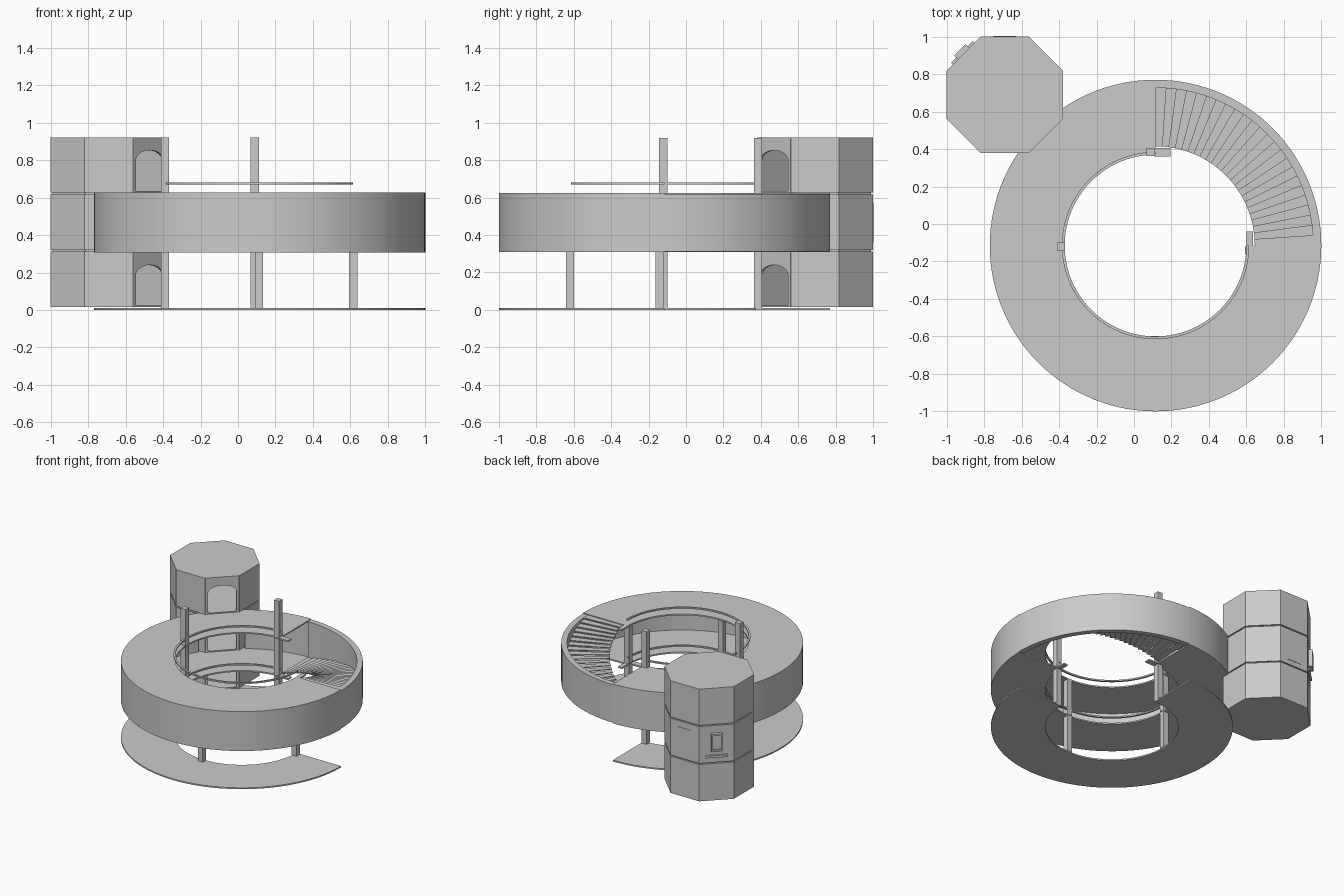
import bpy, math
from mathutils import Vector, Matrix

if "Cube" in bpy.data.objects:
    bpy.data.objects.remove(bpy.data.objects["Cube"])

C = Vector((0.115, -0.115, 0))   # ring centre
T = Vector((-0.69, 0.69, 0))     # tower centre
R_IN, R_OUT = 0.487, 0.885


def prism(name, pts, depth, matrix, smooth=False):
    """Extrude a 2D polygon along local z and place it with a matrix."""
    n = len(pts)
    verts = [(x, y, z) for z in (0, depth) for x, y in pts]
    faces = [tuple(range(n))[::-1], tuple(range(n, 2 * n))]
    faces += [(i, (i + 1) % n, n + (i + 1) % n, n + i) for i in range(n)]
    me = bpy.data.meshes.new(name)
    me.from_pydata([matrix @ Vector(v) for v in verts], [], faces)
    ob = bpy.data.objects.new(name, me)
    bpy.context.collection.objects.link(ob)
    if smooth:
        bpy.context.view_layer.objects.active = ob
        ob.select_set(True)
        bpy.ops.object.shade_smooth_by_angle(angle=math.radians(30))
        ob.select_set(False)
    return ob


def sector(name, r0, r1, z0, z1, a0, a1):
    """Flat ring sector around the ring centre, built as a swept quad strip."""
    n = max(1, round((a1 - a0) / 3))
    verts, faces = [], []
    for i in range(n + 1):
        a = math.radians(a0 + (a1 - a0) * i / n)
        for r, z in ((r0, z0), (r1, z0), (r1, z1), (r0, z1)):
            verts.append((C.x + r * math.cos(a), C.y + r * math.sin(a), z))
    for i in range(n):
        k = 4 * i
        for j in range(4):
            m = (j + 1) % 4
            faces.append((k + j, k + 4 + j, k + 4 + m, k + m)[::-1])
    faces += [(0, 1, 2, 3), (4 * n + 3, 4 * n + 2, 4 * n + 1, 4 * n)]
    me = bpy.data.meshes.new(name)
    me.from_pydata(verts, [], faces)
    ob = bpy.data.objects.new(name, me)
    bpy.context.collection.objects.link(ob)
    if n > 1:
        bpy.context.view_layer.objects.active = ob
        ob.select_set(True)
        bpy.ops.object.shade_smooth_by_angle(angle=math.radians(30))
        ob.select_set(False)
    return ob


def box(name, x0, x1, y0, y1, z0, z1):
    return prism(name, [(x0, y0), (x1, y0), (x1, y1), (x0, y1)], z1 - z0,
                 Matrix.Translation((0, 0, z0)))


# Three-quarter ring floors
for name, z in (("ground_floor", 0.0), ("middle_floor", 0.308), ("upper_floor", 0.615)):
    sector(name, R_IN, R_OUT, z, z + 0.011, 90, 360)

# Outer wall of the middle storey, left open where the tower joins
sector("outer_wall_main", 0.868, R_OUT, 0.318, 0.616, 146.5, 360)
sector("outer_wall_back", 0.868, R_OUT, 0.318, 0.616, 90, 123.5)
sector("stair_wall", 0.842, R_OUT, 0.313, 0.62, 0, 90)

# Inner handrails
for name, z in (("middle_handrail", 0.362), ("upper_handrail", 0.669)):
    sector(name, 0.485, 0.5, z, z + 0.011, 90, 360)

# Winding stair, rising from the back end to the right end
STEPS = 24
step = 90 / STEPS
for i in range(STEPS):
    a1 = 90 - i * step
    top = 0.319 + (i + 1) * 0.3 / STEPS
    sector(f"stair_tread_{i + 1}", 0.53, 0.845, top - 0.007, top, a1 - step - 0.3, a1)

# Posts: four on the lower storeys, two on the top storey
posts = {"back": (0.09, 0.385), "left": (-0.39, -0.122),
         "right": (0.615, -0.142), "front": (0.112, -0.62)}
for side, (x, y) in posts.items():
    for lvl, z0, z1 in (("ground", 0.011, 0.308), ("middle", 0.319, 0.615), ("upper", 0.626, 0.92)):
        if lvl == "upper" and side in ("right", "front"):
            continue
        box(f"{side}_post_{lvl}", x - 0.022, x + 0.022, y - 0.022, y + 0.022, z0, z1)

# Small floor tabs at both ends of the stair opening
for lvl, z in (("middle", 0.308), ("upper", 0.615)):
    box(f"back_tab_{lvl}", 0.11, 0.195, 0.36, 0.405, z, z + 0.011)
    box(f"right_tab_{lvl}", 0.6, 0.635, -0.118, -0.04, z, z + 0.011)


def octagon(apothem):
    """Corners counter-clockwise, starting just after the doorway face (-45 deg)."""
    r = apothem / math.cos(math.pi / 8)
    return [(r * math.cos(math.radians(-22.5 + 45 * i)),
             r * math.sin(math.radians(-22.5 + 45 * i))) for i in range(8)]


def face_frame(angle, z):
    """Local x along a tower face, y up, z outward; origin at face bottom centre."""
    a = math.radians(angle)
    n = Vector((math.cos(a), math.sin(a), 0))
    t = Vector((-n.y, n.x, 0))
    m = Matrix((t, Vector((0, 0, 1)), n)).transposed().to_4x4()
    m.translation = T + n * 0.31 + Vector((0, 0, z))
    return m


# Doorway profile: full face panel with an arched notch
HALF = 0.31 * math.tan(math.pi / 8)


def doorway(h):
    arch = [(0.105 * math.cos(math.pi * k / 16), 0.17 + 0.055 * math.sin(math.pi * k / 16))
            for k in range(17)]
    return ([(-HALF + 0.003, h), (-HALF + 0.003, 0), (-0.105, 0)] + arch[::-1] +
            [(0.105, 0), (HALF - 0.003, 0), (HALF - 0.003, h)])[::-1]


# Octagonal tower: three hollow storeys with arched doorways facing the ring
SLAB = 0.008
for lvl, z0, z1 in (("ground", 0.015, 0.311), ("middle", 0.321, 0.617), ("upper", 0.628, 0.92)):
    at = Matrix.Translation((T.x, T.y, z0))
    shell = octagon(0.31) + octagon(0.295)[::-1]
    prism(f"tower_wall_{lvl}", shell, z1 - z0, at)
    prism(f"tower_floor_{lvl}", octagon(0.309), SLAB, at)
    prism(f"tower_ceiling_{lvl}", octagon(0.31), SLAB,
          Matrix.Translation((T.x, T.y, z1 - SLAB + 0.001)))
    prism(f"tower_doorway_{lvl}", doorway(z1 - z0), 0.015,
          face_frame(-45, z0) @ Matrix.Translation((0, 0, -0.015)))
# Recessed core filling the joints between the storeys
for z in (0.311, 0.617):
    prism("tower_joint", octagon(0.3), 0.011, Matrix.Translation((T.x, T.y, z)))


def rect(w, h):
    return [(-w / 2, -h / 2), (w / 2, -h / 2), (w / 2, h / 2), (-w / 2, h / 2)]


# Framed window, plain ledge and flat panel on the tower's outer faces
outer = face_frame(135, 0)
for name, x, y, w, h, d in (("window_frame_left", -0.036, 0.49, 0.012, 0.14, 0.028),
                            ("window_frame_right", 0.036, 0.49, 0.012, 0.14, 0.028),
                            ("window_frame_top", 0, 0.554, 0.06, 0.012, 0.028),
                            ("window_frame_bottom", 0, 0.426, 0.06, 0.012, 0.028),
                            ("window_pane", 0, 0.49, 0.06, 0.116, 0.016),
                            ("window_ledge", 0, 0.373, 0.165, 0.018, 0.014)):
    prism(name, rect(w, h), d, outer @ Matrix.Translation((x, y, 0)))
prism("side_panel", rect(0.12, 0.21), 0.003,
      face_frame(90, 0) @ Matrix.Translation((0, 0.465, 0)))
